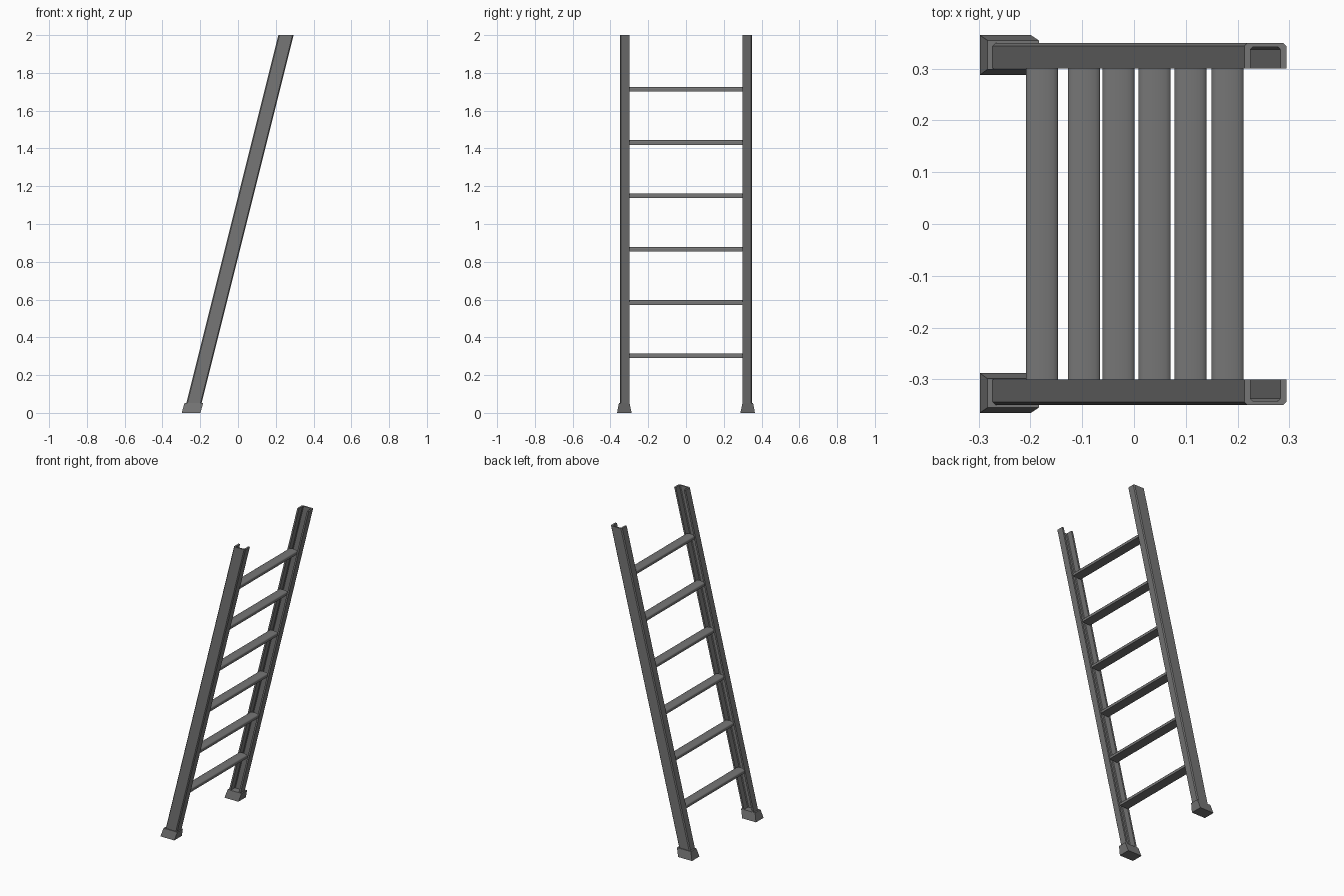
import bpy, bmesh, math

cube = bpy.data.objects.get("Cube")
if cube:
    bpy.data.objects.remove(cube)

metal = bpy.data.materials.new("dark_grey_metal")
metal.use_nodes = True
GREY = (0.18, 0.18, 0.18, 1)
metal.diffuse_color = GREY
metal.node_tree.nodes["Principled BSDF"].inputs["Base Color"].default_value = GREY

LEAN = 0.25      # sideways run per unit of height
TOP_X = 0.254    # rail centre at the top
SIDES = (("left", 1), ("right", -1))


def loft(name, start, end):
    """Solid between two matching rings of points."""
    bm = bmesh.new()
    a = [bm.verts.new(p) for p in start]
    b = [bm.verts.new(p) for p in end]
    n = len(a)
    bm.faces.new(a)
    bm.faces.new(b[::-1])
    for i in range(n):
        j = (i + 1) % n
        bm.faces.new((a[j], a[i], b[i], b[j]))
    bmesh.ops.recalc_face_normals(bm, faces=bm.faces)
    mesh = bpy.data.meshes.new(name)
    bm.to_mesh(mesh)
    bm.free()
    mesh.materials.append(metal)
    obj = bpy.data.objects.new(name, mesh)
    bpy.context.collection.objects.link(obj)
    return obj


# Half of the C-channel section, from the inner lip round to the cavity
half = [(0.0405, 0.30), (0.0405, 0.344), (0.0345, 0.35)]
cavity = [(0.029, 0.30), (0.029, 0.337), (0.025, 0.342)]
channel = ([(-x, y) for x, y in half] + half[::-1]
           + cavity + [(-x, y) for x, y in cavity[::-1]])


def rail_ring(z, side):
    cx = TOP_X + LEAN * (z - 2)
    return [(cx + x, side * y, z) for x, y in channel]


def foot_ring(x0, x1, y0, y1, z, side):
    return [(x, side * y, z) for x, y in ((x0, y0), (x1, y0), (x1, y1), (x0, y1))]


# Open channel rails and their tapered feet
for label, side in SIDES:
    loft(label + "_rail", rail_ring(0.03, side), rail_ring(2, side))
    loft(label + "_foot",
         foot_ring(-0.298, -0.199, 0.288, 0.365, 0, side),
         foot_ring(-0.283, -0.184, 0.299, 0.355, 0.053, side))

# Rungs with a flat underside and a softly rounded tread
section = [(-0.031, -0.0125), (-0.031, 0.001)]
for i in range(9):
    t = math.pi * (1 - i / 8)
    section.append((0.031 * math.cos(t), 0.003 + 0.0095 * math.sin(t)))
section += [(0.031, 0.001), (0.031, -0.0125)]
rung_x = (-0.178, -0.0965, -0.03, 0.04, 0.109, 0.181)
for i, cx in enumerate(rung_x):
    cz = 0.302 + 0.2824 * i
    rings = [[(cx + x, y, cz + z) for x, z in section] for y in (-0.305, 0.305)]
    rung = loft("rung_%d" % (i + 1), *rings)
    bpy.ops.object.select_all(action="DESELECT")
    rung.select_set(True)
    bpy.context.view_layer.objects.active = rung
    bpy.ops.object.shade_smooth_by_angle(angle=math.radians(35))
